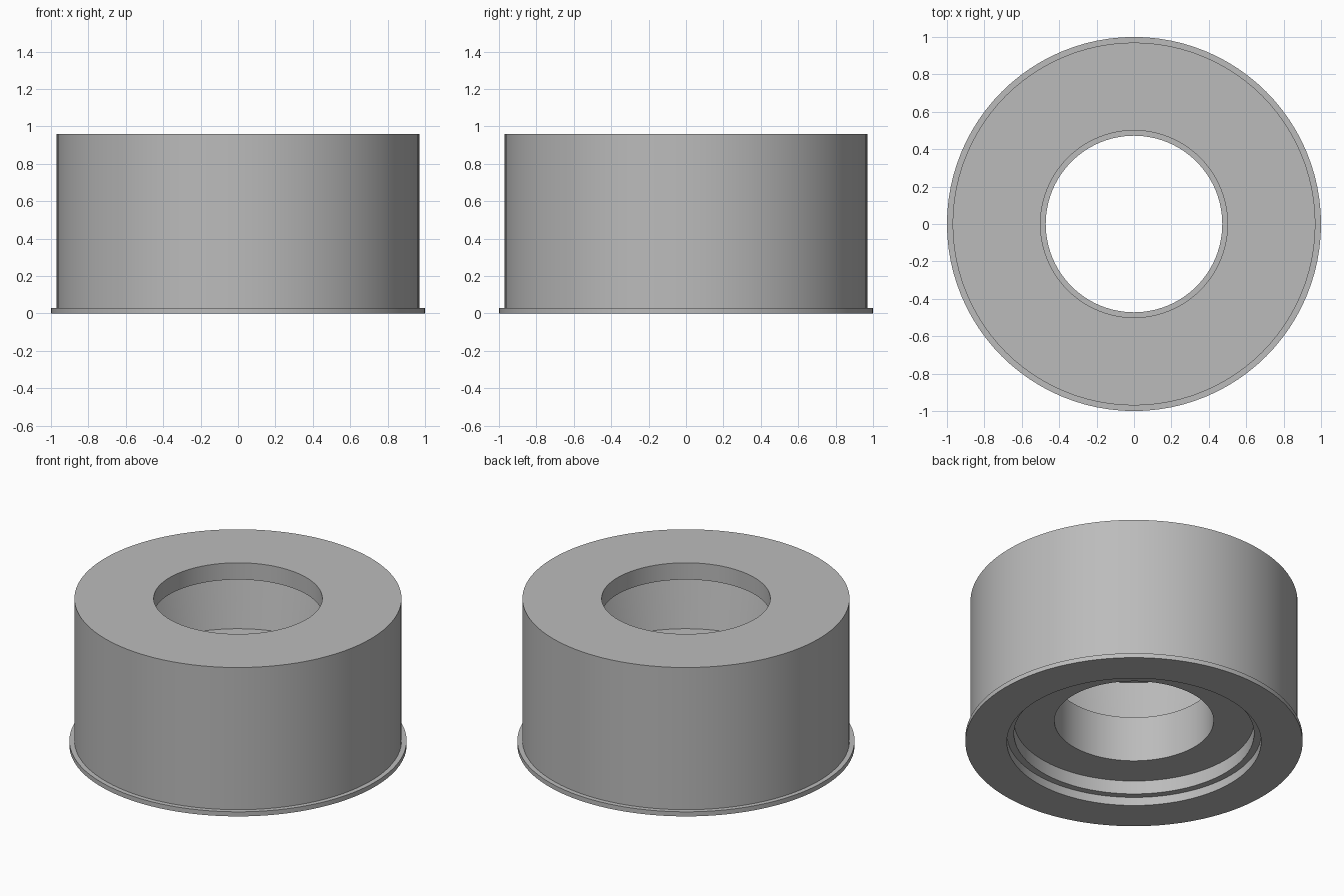
import bpy, bmesh, math

if "Cube" in bpy.data.objects:
    bpy.data.objects.remove(bpy.data.objects["Cube"])

SEGMENTS = 96

grey = bpy.data.materials.new("plain grey")
grey.diffuse_color = (0.5, 0.5, 0.5, 1)
grey.use_nodes = True
grey.node_tree.nodes["Principled BSDF"].inputs["Base Color"].default_value = grey.diffuse_color

# Closed cross-section (radius, height) of the flanged ring
profile = [
    (1.0, 0.0), (1.0, 0.03),         # thin base flange
    (0.97, 0.03), (0.97, 0.96),      # outer wall
    (0.5, 0.96), (0.5, 0.85),        # upper bore
    (0.77, 0.85), (0.69, 0.44),      # hidden inner chamber
    (0.472, 0.44), (0.472, 0.143),   # lower bore
    (0.712, 0.143), (0.712, 0.055),  # deep recess underneath
    (0.754, 0.055), (0.754, 0.0),    # shallow recess underneath
]

# Revolve the cross-section about z
bm = bmesh.new()
rings = []
for r, z in profile:
    rings.append([bm.verts.new((r * math.cos(2 * math.pi * i / SEGMENTS),
                                r * math.sin(2 * math.pi * i / SEGMENTS), z))
                  for i in range(SEGMENTS)])
for k, ring in enumerate(rings):
    upper = rings[(k + 1) % len(rings)]
    for i in range(SEGMENTS):
        j = (i + 1) % SEGMENTS
        bm.faces.new((ring[i], ring[j], upper[j], upper[i]))
bmesh.ops.recalc_face_normals(bm, faces=bm.faces)

mesh = bpy.data.meshes.new("flanged_ring")
bm.to_mesh(mesh)
bm.free()
mesh.materials.append(grey)
ring_obj = bpy.data.objects.new("flanged_ring", mesh)
bpy.context.collection.objects.link(ring_obj)

# Smooth round walls with sharp rims
bpy.context.view_layer.objects.active = ring_obj
ring_obj.select_set(True)
bpy.ops.object.shade_smooth_by_angle(angle=math.radians(30))
